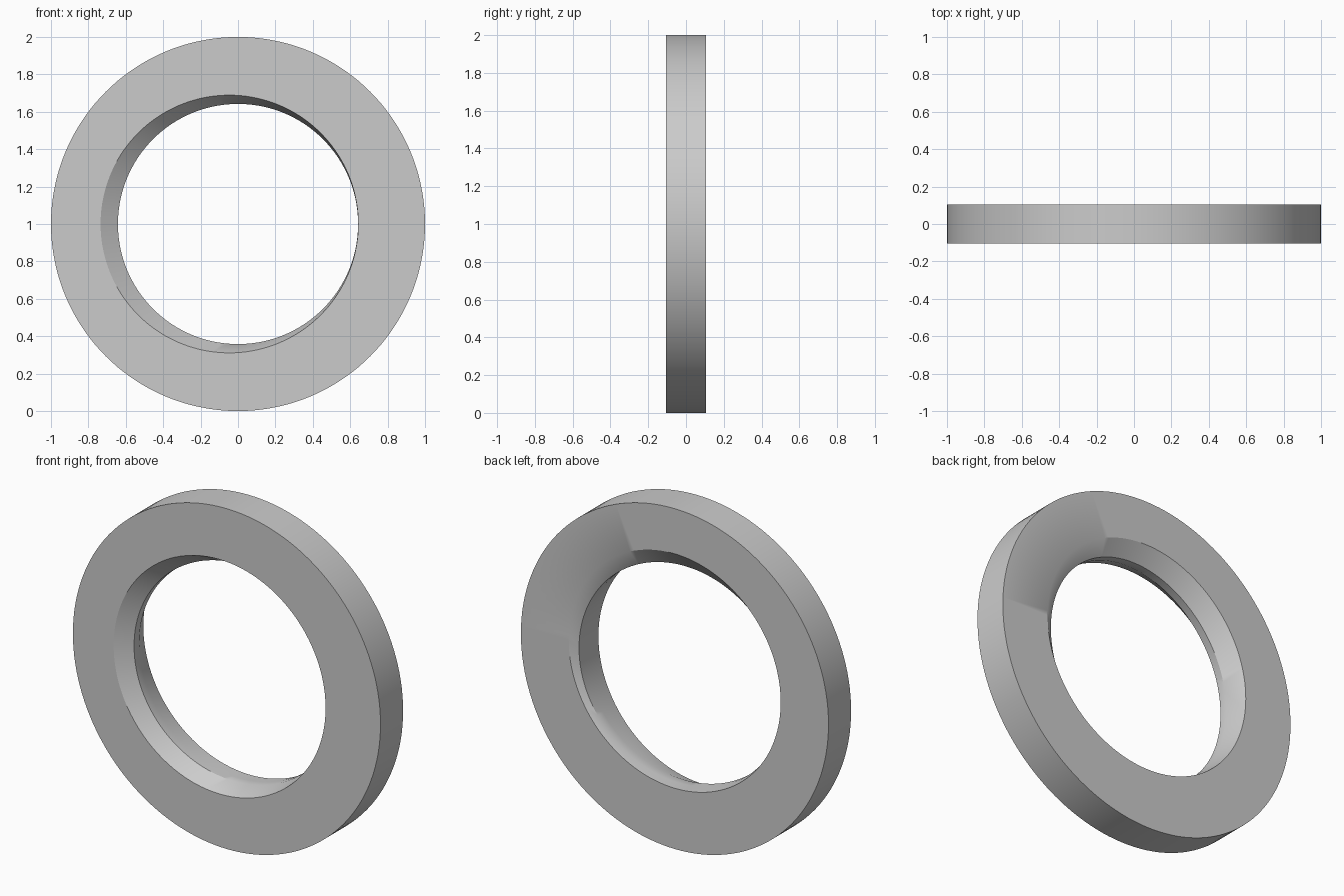
import bpy, bmesh, math

if "Cube" in bpy.data.objects:
    bpy.data.objects.remove(bpy.data.objects["Cube"], do_unlink=True)

SEGMENTS = 144
HALF = 0.105      # half of the ring's thickness
BORE = 0.642      # clear bore radius
MOUTH = 0.689     # radius of the off-centre openings
SHIFT = 0.046     # how far each opening is off centre

# One grey for the whole ring
grey = bpy.data.materials.new("plain_grey")
grey.use_nodes = True
colour = (0.6, 0.6, 0.6, 1)
grey.diffuse_color = colour
grey.node_tree.nodes["Principled BSDF"].inputs["Base Color"].default_value = colour

bm = bmesh.new()


def loop(radius, y, cx=0, cz=0, tilt=0):
    """Circle facing the y axis, optionally off centre or leaning along x."""
    verts = []
    for i in range(SEGMENTS):
        a = math.tau * i / SEGMENTS
        x, z = cx + radius * math.cos(a), cz + radius * math.sin(a)
        verts.append(bm.verts.new((x, y + tilt * x, 1 + z)))
    return verts


# Closed cross-section: rim, shifted front mouth, narrow bore, shifted back mouth
loops = [
    loop(1, HALF),
    loop(1, -HALF),
    loop(MOUTH, -HALF, cx=-SHIFT),
    loop(BORE, -0.01, tilt=0.06),
    loop(BORE, 0.038, tilt=0.06),
    loop(MOUTH, HALF, cz=SHIFT),
]
for k, a in enumerate(loops):
    b = loops[(k + 1) % len(loops)]
    for i in range(SEGMENTS):
        j = (i + 1) % SEGMENTS
        bm.faces.new((a[i], a[j], b[j], b[i]))
bmesh.ops.recalc_face_normals(bm, faces=bm.faces)

mesh = bpy.data.meshes.new("ring")
bm.to_mesh(mesh)
bm.free()
mesh.materials.append(grey)
ring = bpy.data.objects.new("ring", mesh)
bpy.context.collection.objects.link(ring)

# Smooth walls with crisp edges
bpy.ops.object.select_all(action="DESELECT")
ring.select_set(True)
bpy.context.view_layer.objects.active = ring
bpy.ops.object.shade_smooth_by_angle(angle=math.radians(30))
